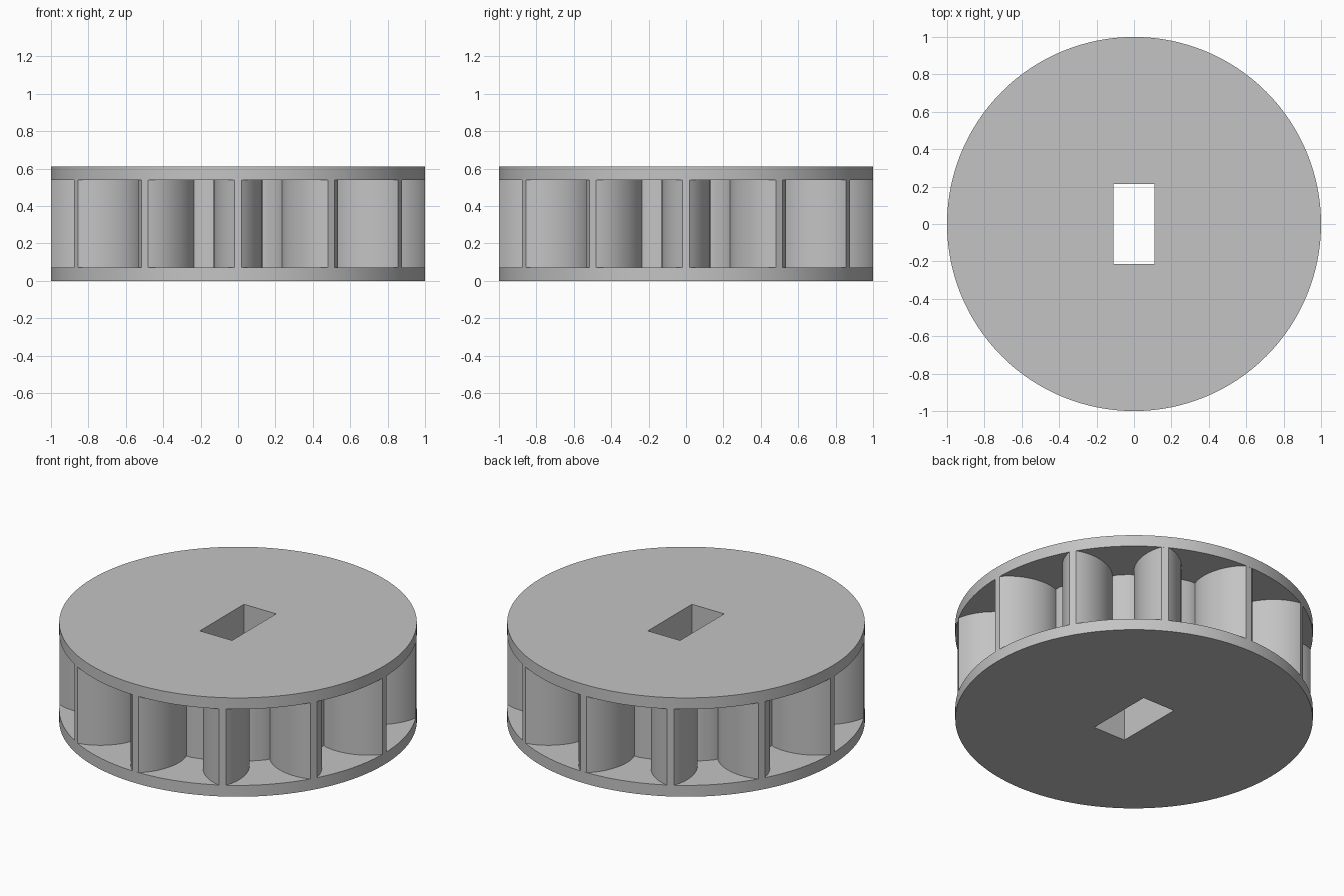
import bpy, bmesh
from math import sin, cos, pi, asin, atan2, hypot

cube = bpy.data.objects.get("Cube")
if cube:
    bpy.data.objects.remove(cube, do_unlink=True)

VANES = 12
HUB_R = 0.68          # radius of the solid core between the vanes
PLATE_T = 0.07        # thickness of each end plate
HEIGHT = 0.61

grey = bpy.data.materials.new("plain grey")
grey.use_nodes = True
grey.diffuse_color = (0.55, 0.55, 0.55, 1)
grey.node_tree.nodes["Principled BSDF"].inputs["Base Color"].default_value = (0.55, 0.55, 0.55, 1)

SLOT = [(-0.11, -0.215), (-0.11, 0.215), (0.11, 0.215), (0.11, -0.215)]


def extrude_outline(name, outline, z0, z1):
    """Solid prism of an outline with the rectangular shaft slot left open."""
    curve = bpy.data.curves.new(name, "CURVE")
    curve.dimensions = "2D"
    curve.fill_mode = "BOTH"
    curve.extrude = (z1 - z0) / 2
    for loop in (outline, SLOT):
        spline = curve.splines.new("POLY")
        spline.points.add(len(loop) - 1)
        for point, (x, y) in zip(spline.points, loop):
            point.co = (x, y, 0, 1)
        spline.use_cyclic_u = True
    temp = bpy.data.objects.new(name + "_outline", curve)
    bpy.context.collection.objects.link(temp)
    bpy.context.view_layer.update()
    graph = bpy.context.evaluated_depsgraph_get()
    mesh = bpy.data.meshes.new_from_object(temp.evaluated_get(graph))
    bpy.data.objects.remove(temp, do_unlink=True)

    # Weld caps to walls and lift to height
    bm = bmesh.new()
    bm.from_mesh(mesh)
    bmesh.ops.remove_doubles(bm, verts=bm.verts, dist=1e-5)
    bmesh.ops.recalc_face_normals(bm, faces=bm.faces)
    bmesh.ops.translate(bm, verts=bm.verts, vec=(0, 0, (z0 + z1) / 2))
    bm.to_mesh(mesh)
    bm.free()
    mesh.name = name
    mesh.materials.clear()
    mesh.materials.append(grey)
    obj = bpy.data.objects.new(name, mesh)
    bpy.context.collection.objects.link(obj)
    bpy.ops.object.select_all(action="DESELECT")
    obj.select_set(True)
    bpy.context.view_layer.objects.active = obj
    bpy.ops.object.shade_smooth_by_angle(angle=pi / 6)
    return obj


def vane_side(steps=20):
    """Bulging vane flank from tip to hub, as (sideways, outward) points."""
    tip_half, bulge, mid_r, width, length = 0.02, 0.13, 0.757, 0.26, 0.297
    start = asin((tip_half + bulge) / width)
    end = pi * 0.615
    side = []
    for i in range(steps + 1):
        a = start + (end - start) * i / steps
        reach = length if a < pi / 2 else width
        side.append((width * sin(a) - bulge, mid_r + reach * cos(a)))
    return side


# Core with the ring of vanes, one closed outline
flank = vane_side()
vane = [(-t, r) for t, r in reversed(flank)] + flank
foot = atan2(*flank[-1])
pitch = 2 * pi / VANES
core = []
for k in range(VANES):
    turn = k * pitch
    for t, r in vane:
        a, d = atan2(t, r) + turn, hypot(t, r)
        core.append((d * sin(a), d * cos(a)))
    # hub arc up to the next vane
    for i in range(1, 5):
        a = turn + foot + (pitch - 2 * foot) * i / 5
        core.append((HUB_R * sin(a), HUB_R * cos(a)))

disc = [(sin(2 * pi * i / 128), cos(2 * pi * i / 128)) for i in range(128)]

extrude_outline("bottom_plate", disc, 0, PLATE_T)
extrude_outline("vane_core", core, PLATE_T, HEIGHT - PLATE_T)
extrude_outline("top_plate", disc, HEIGHT - PLATE_T, HEIGHT)
